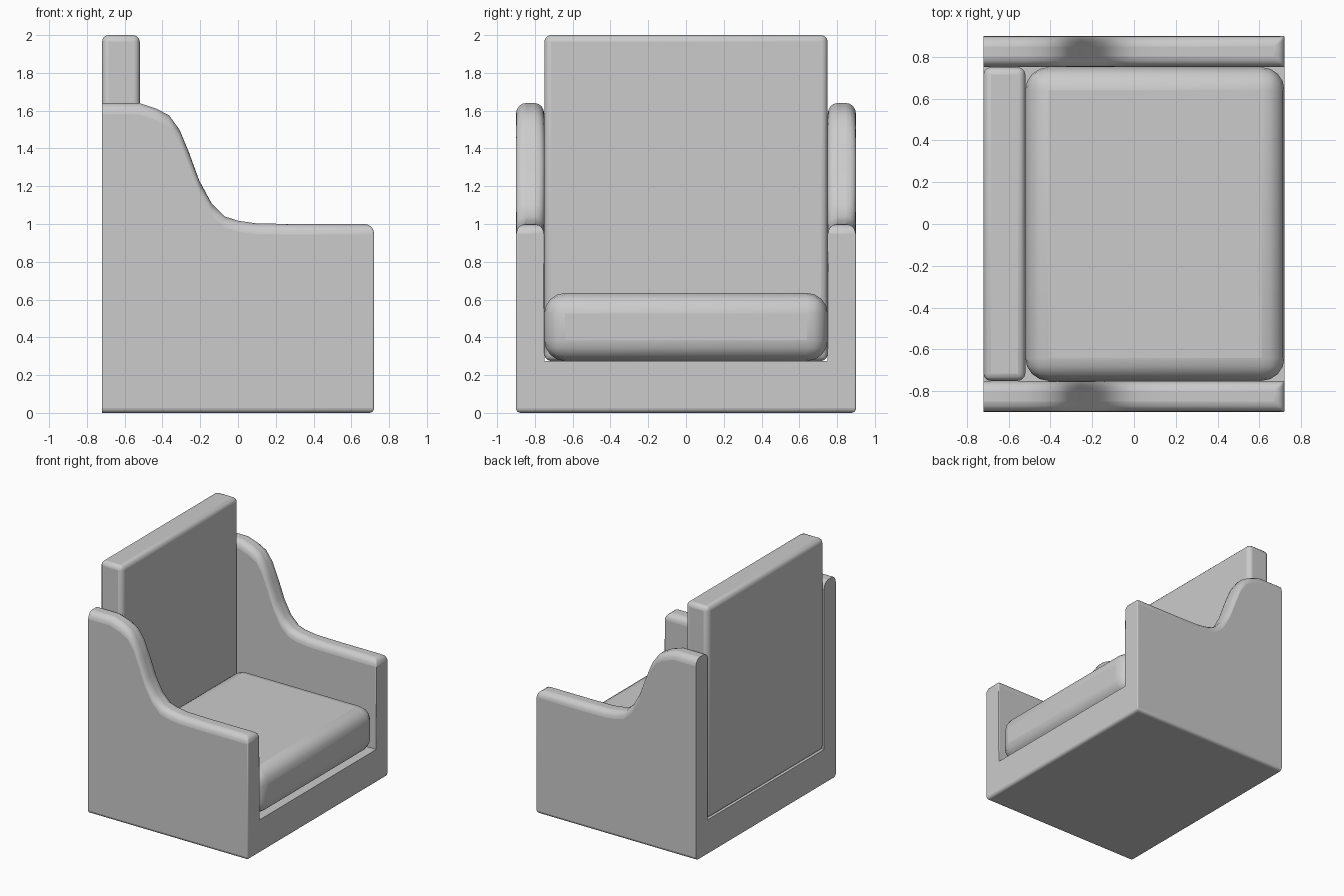
import bpy, bmesh

if "Cube" in bpy.data.objects:
    bpy.data.objects.remove(bpy.data.objects["Cube"])


def finish(obj, angle):
    bpy.ops.object.select_all(action='DESELECT')
    obj.select_set(True)
    bpy.context.view_layer.objects.active = obj
    bpy.ops.object.shade_smooth_by_angle(angle=angle)


def rounded_box(name, lo, hi, radius, segments):
    bpy.ops.mesh.primitive_cube_add(size=1)
    obj = bpy.context.object
    obj.name = name
    for v in obj.data.vertices:
        v.co = [lo[i] if v.co[i] < 0 else hi[i] for i in range(3)]
    mod = obj.modifiers.new("round", 'BEVEL')
    mod.width = radius
    mod.segments = segments
    finish(obj, 1.0)
    return obj


# Frame: a U-shaped section swept front to back under the arm's top curve
arm_curve = [(-0.72, 1.64), (-0.52, 1.64), (-0.43, 1.61), (-0.365, 1.575),
             (-0.31, 1.50), (-0.26, 1.38), (-0.205, 1.23), (-0.14, 1.11),
             (-0.07, 1.04), (0.0, 1.017), (0.10, 1.003), (0.28, 1.0),
             (0.72, 1.0)]
OUT, INN, FLOOR = 0.90, 0.75, 0.275

bm = bmesh.new()
weight = bm.edges.layers.float.new("bevel_weight_edge")
rings = []
for x, z in arm_curve:
    section = [(-OUT, 0), (-OUT, z), (-INN, z), (-INN, FLOOR),
               (INN, FLOOR), (INN, z), (OUT, z), (OUT, 0)]
    rings.append([bm.verts.new((x, y, h)) for y, h in section])
for a, b in zip(rings, rings[1:]):
    for i in range(8):
        j = (i + 1) % 8
        bm.faces.new((a[i], a[j], b[j], b[i]))
# End caps, each split into two arms and a base
for r in (rings[0], rings[-1]):
    bm.faces.new(r)
bmesh.ops.recalc_face_normals(bm, faces=bm.faces)

# Large rounding on the arm tops, small rounding along the bottom
for a, b in zip(rings, rings[1:]):
    for i in range(8):
        if i not in (3, 4):
            bm.edges.get((a[i], b[i]))[weight] = 0.5 if i in (0, 7) else 1.0
front = rings[-1]
for i in range(8):
    e = bm.edges.get((front[i], front[(i + 1) % 8]))
    e[weight] = {1: 1.0, 5: 1.0, 7: 0.5, 3: 0.0}.get(i, 0.15)

mesh = bpy.data.meshes.new("arm_frame")
bm.to_mesh(mesh)
bm.free()
frame = bpy.data.objects.new("arm_frame", mesh)
bpy.context.collection.objects.link(frame)
bevel = frame.modifiers.new("round", 'BEVEL')
bevel.limit_method = 'WEIGHT'
bevel.width = 0.05
bevel.segments = 4
finish(frame, 0.9)

# Backrest and seat cushion
rounded_box("backrest", (-0.72, -INN, FLOOR), (-0.52, INN, 2.0), 0.035, 3)
rounded_box("seat_cushion", (-0.52, -INN, FLOOR), (0.72, INN, 0.635), 0.11, 4)
